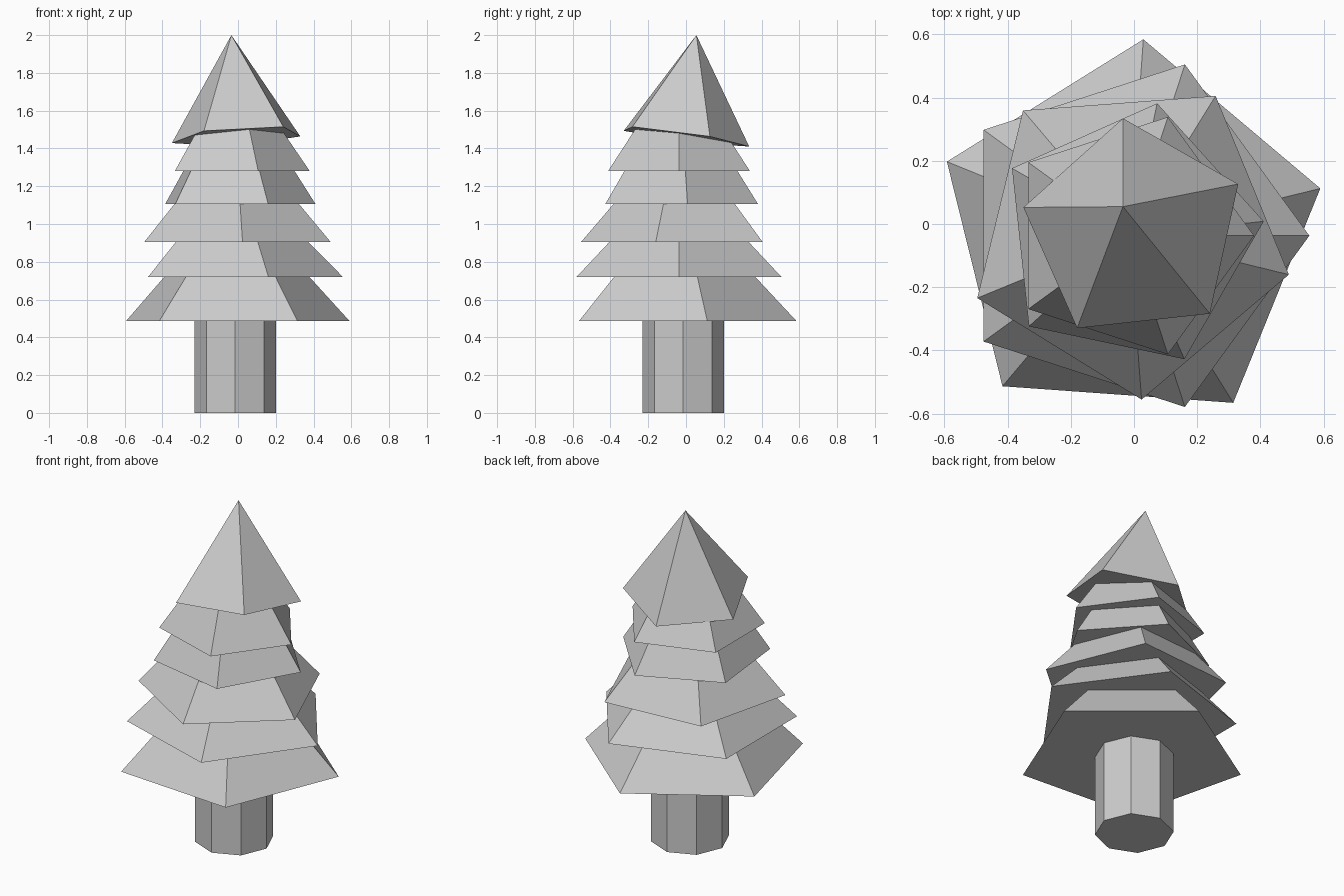
import bpy
from math import radians
from mathutils import Vector, Matrix

if "Cube" in bpy.data.objects:
    bpy.data.objects.remove(bpy.data.objects["Cube"])


def frustum(name, sides, center, angle, r1, r2, z0, z1):
    """Flat-faced frustum with its first corner at the given angle from +x."""
    bpy.ops.mesh.primitive_cone_add(vertices=sides, radius1=r1, radius2=r2, depth=z1 - z0)
    ob = bpy.context.object
    ob.name = name
    me = ob.data
    # Put the base on z = 0 and turn the first corner (at +y) onto +x
    me.transform(Matrix.Rotation(radians(-90), 4, 'Z') @ Matrix.Translation((0, 0, (z1 - z0) / 2)))
    ob.rotation_euler.z = radians(angle)
    ob.location = (center[0], center[1], z0)
    return ob


# Octagonal trunk
frustum("trunk", 8, (-0.015, -0.015), 0, 0.215, 0.215, 0, 0.50)

# Pentagonal foliage tiers: base z, next base z, radius, taper, rotation
tiers = [
    (0.487, 0.72, 0.623, 0.65, 13.9),
    (0.72, 0.905, 0.57, 0.68, 0),
    (0.905, 1.105, 0.52, 0.67, -13.7),
    (1.105, 1.28, 0.428, 0.74, 6.1),
    (1.28, 1.50, 0.395, 0.62, 0),
]
for i, (z0, z1, r, taper, angle) in enumerate(tiers):
    # Continue each slope slightly into the tier above
    over = 0.01
    r_top = r * (1 - (1 - taper) * (z1 + over - z0) / (z1 - z0))
    frustum(f"foliage_tier_{i + 1}", 5, (-0.015, -0.037), angle, r, r_top, z0, z1 + over)

# Tilted pointed top
base = Vector((0.001, -0.020, 1.462))
axis = Vector((-0.035, 0.055, 2.0)) - base
top = frustum("tree_top", 5, base, 0, 0.36, 0, base.z, base.z + axis.length)
tilt = Vector((0, 0, 1)).rotation_difference(axis).to_matrix().to_4x4()
top.matrix_world = Matrix.Translation(base) @ tilt @ Matrix.Rotation(radians(24), 4, 'Z')
